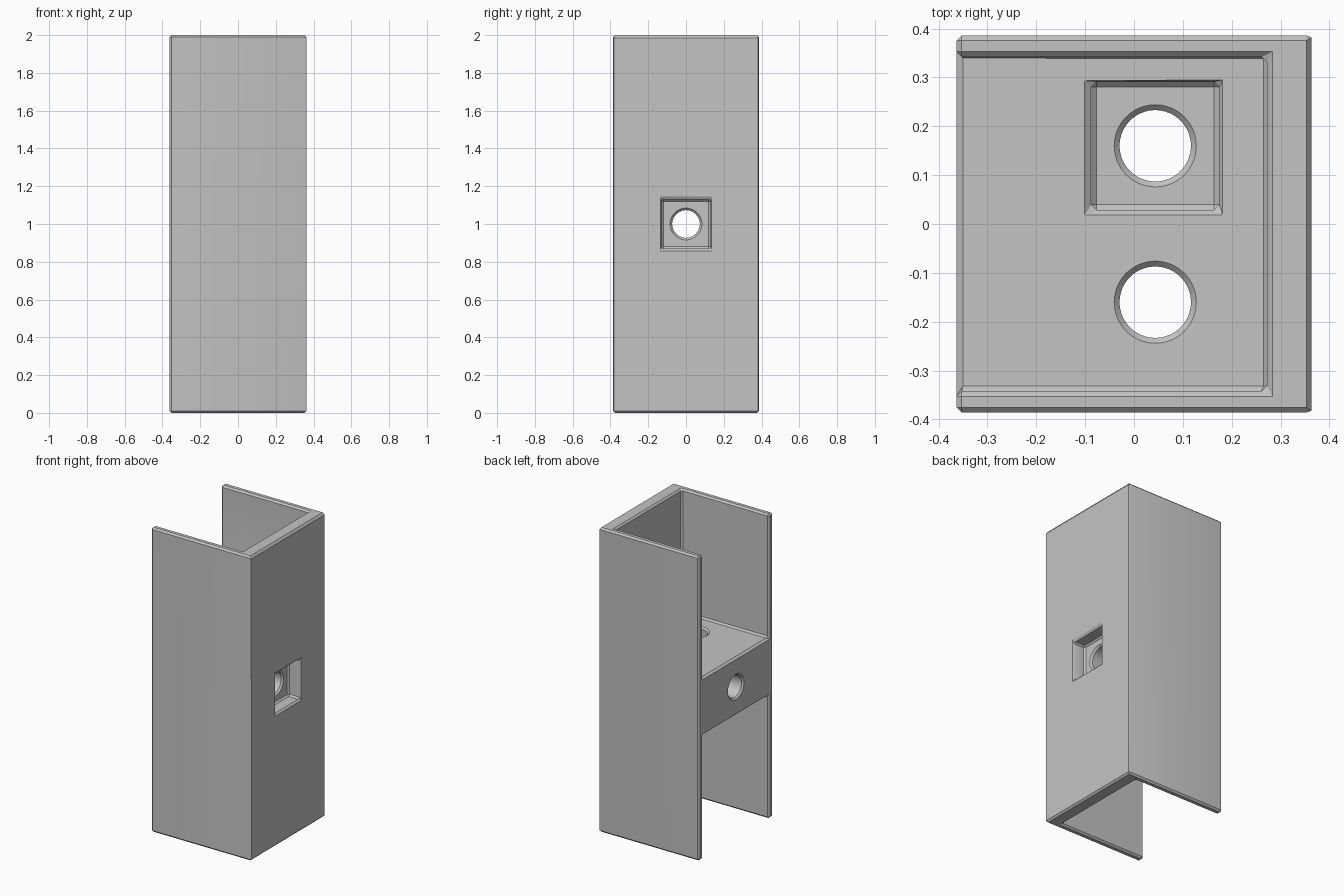
import bpy
import math

# Remove the default cube only
cube = bpy.data.objects.get("Cube")
if cube:
    bpy.data.objects.remove(cube, do_unlink=True)

HX, HY, TOP = 0.3635, 0.386, 2.0      # outer half sizes and height
INNER_X, INNER_Y = 0.272, 0.342       # inside faces of web and flanges
MID, HALF_BLOCK = 1.0, 0.19           # cross block centre and half thickness
HOLE_R, POCKET, DEPTH = 0.073, 0.131, 0.09
HOLE_X, HOLE_Y = 0.0435, 0.16
CHAMFER = 0.011

steel = bpy.data.materials.new("plain_grey")
steel.use_nodes = True
GREY = (0.55, 0.55, 0.55, 1.0)
steel.diffuse_color = GREY
steel.node_tree.nodes["Principled BSDF"].inputs["Base Color"].default_value = GREY


def box(name, lo, hi):
    """Axis-aligned box between two corners."""
    centre = [(a + b) / 2 for a, b in zip(lo, hi)]
    bpy.ops.mesh.primitive_cube_add(size=1, location=centre)
    ob = bpy.context.object
    ob.name = name
    ob.scale = [b - a for a, b in zip(lo, hi)]
    bpy.ops.object.transform_apply(location=True, rotation=True, scale=True)
    return ob


def bore(name, centre, length, along_x=False):
    """Round cutter along z or x."""
    bpy.ops.mesh.primitive_cylinder_add(
        vertices=64, radius=HOLE_R, depth=length, location=centre,
        rotation=(0, math.pi / 2 if along_x else 0, 0))
    ob = bpy.context.object
    ob.name = name
    bpy.ops.object.transform_apply(location=True, rotation=True, scale=True)
    return ob


body = box("channel_bracket", (-HX, -HY, 0), (HX, HY, TOP))
body.data.materials.append(steel)

# Open spaces above and below the cross block
cutters = [
    box("upper_space", (-1, -INNER_Y, MID + HALF_BLOCK), (INNER_X, INNER_Y, 3)),
    box("lower_space", (-1, -INNER_Y, -1), (INNER_X, INNER_Y, MID - HALF_BLOCK)),
]

# Upright bores, each with a square pocket on opposite faces of the block
for side in (1, -1):
    y = side * HOLE_Y
    ends = sorted((MID + side * (HALF_BLOCK - DEPTH), MID + side * 0.5))
    cutters.append(box("block_pocket",
                       (HOLE_X - POCKET, y - POCKET, ends[0]),
                       (HOLE_X + POCKET, y + POCKET, ends[1])))
    cutters.append(bore("upright_bore", (HOLE_X, y, MID), 1))

# Level bore with a square pocket in the closed face
cutters.append(box("web_pocket", (HX - DEPTH, -POCKET, MID - POCKET),
                   (1, POCKET, MID + POCKET)))
cutters.append(bore("level_bore", (0, 0, MID), 2, along_x=True))

bpy.ops.object.select_all(action="DESELECT")
body.select_set(True)
bpy.context.view_layer.objects.active = body
for cutter in cutters:
    cut = body.modifiers.new("cut", "BOOLEAN")
    cut.operation = "DIFFERENCE"
    cut.solver = "EXACT"
    cut.object = cutter
    bpy.ops.object.modifier_apply(modifier=cut.name)
    bpy.data.objects.remove(cutter, do_unlink=True)

# Small chamfer on every outer edge and inner corner
bevel = body.modifiers.new("chamfer", "BEVEL")
bevel.width = CHAMFER
bevel.segments = 1
bevel.limit_method = "ANGLE"
bevel.angle_limit = math.radians(40)
bevel.use_clamp_overlap = False
bpy.ops.object.modifier_apply(modifier=bevel.name)
bpy.ops.object.shade_smooth_by_angle(angle=math.radians(25))
